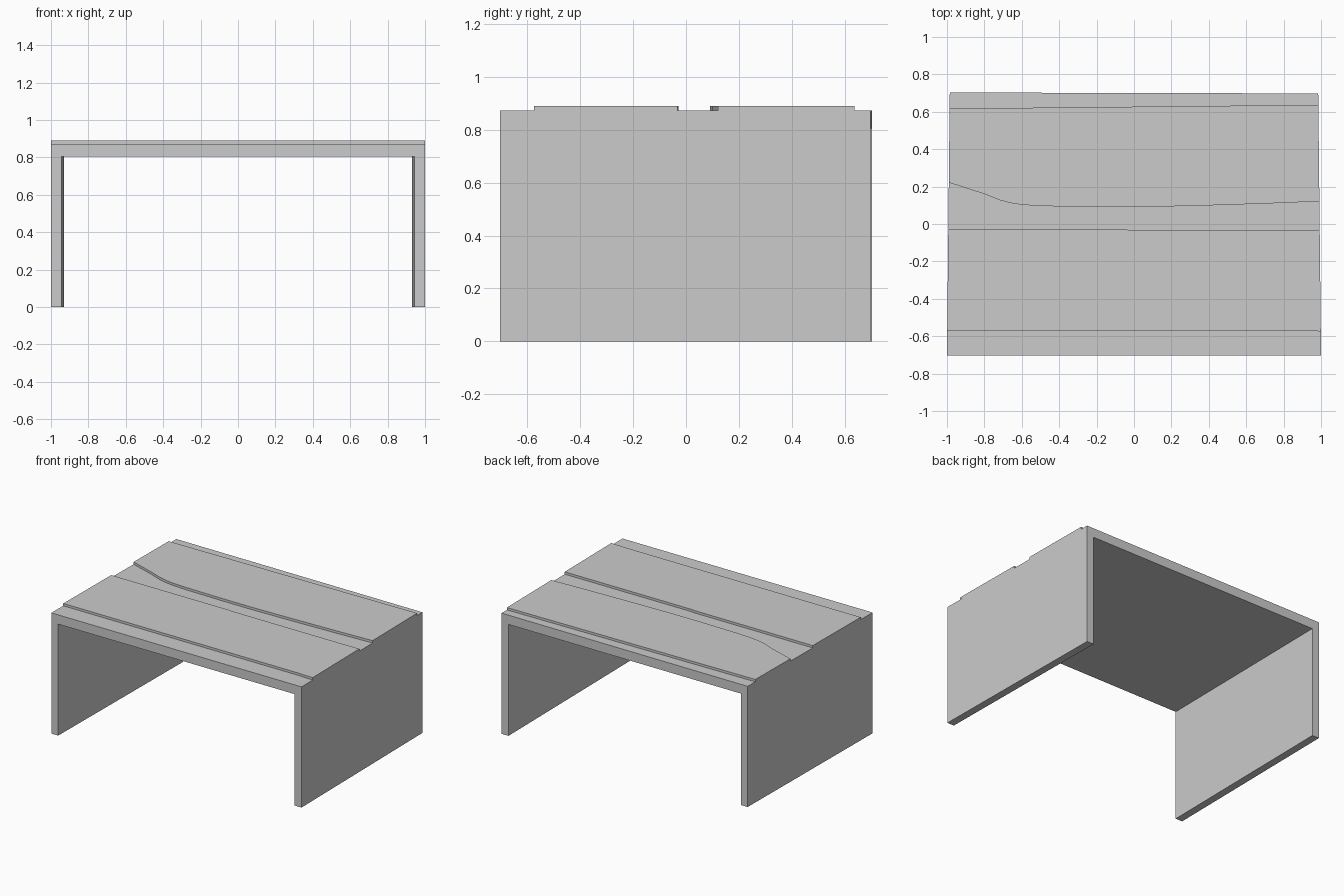
import bpy, bmesh

if "Cube" in bpy.data.objects:
    bpy.data.objects.remove(bpy.data.objects["Cube"])

Y0, Y1 = -0.703, 0.703
Z_SOFFIT, Z_DECK, Z_TOP = 0.805, 0.872, 0.889


def side_x(y):
    """Outer half width, tapering slightly towards the back."""
    return 1.0 - 0.015 * (y - Y0) / (Y1 - Y0)


def loft(name, ring_a, ring_b):
    """Closed solid between two matching outlines."""
    bm = bmesh.new()
    a = [bm.verts.new(p) for p in ring_a]
    b = [bm.verts.new(p) for p in ring_b]
    n = len(a)
    bm.faces.new(a)
    bm.faces.new(b[::-1])
    for i in range(n):
        j = (i + 1) % n
        bm.faces.new((a[j], a[i], b[i], b[j]))
    bmesh.ops.recalc_face_normals(bm, faces=bm.faces)
    mesh = bpy.data.meshes.new(name)
    bm.to_mesh(mesh)
    bm.free()
    obj = bpy.data.objects.new(name, mesh)
    bpy.context.collection.objects.link(obj)
    return obj


# U-shaped frame: two walls and the deck slab
def frame_profile(outer, inner, y_at):
    xz = [(-outer, 0), (-outer, Z_DECK), (outer, Z_DECK), (outer, 0),
          (inner, 0), (inner, Z_SOFFIT), (-inner, Z_SOFFIT), (-inner, 0)]
    return [(x, y_at(x), z) for x, z in xz]


loft("bridge_frame",
     frame_profile(1.0, 0.945, lambda x: Y0),
     frame_profile(0.985, 0.930, lambda x: 0.7005 - 0.0025 * x))


# Raised strips on the deck; None marks a point on the side edge
def strip(name, front, back):
    outline = []
    for x, y in front + back[::-1]:
        outline.append((x if abs(x) < 0.98 else side_x(y) * (1 if x > 0 else -1), y))
    loft(name, [(x, y, Z_DECK) for x, y in outline],
         [(x, y, Z_TOP) for x, y in outline])


strip("front_raised_strip",
      [(-1, -0.569), (0.87, -0.569), (1, -0.574)],
      [(-1, -0.029), (-0.06, -0.029), (0, -0.033), (1, -0.033)])

strip("rear_raised_strip",
      [(-1, 0.222), (-0.8, 0.160), (-0.72, 0.128), (-0.66, 0.112), (-0.6, 0.103),
       (-0.5, 0.096), (-0.2, 0.091), (0.05, 0.091), (0.35, 0.098), (0.7, 0.109), (1, 0.121)],
      [(-1, 0.617), (0, 0.627), (1, 0.637)])
